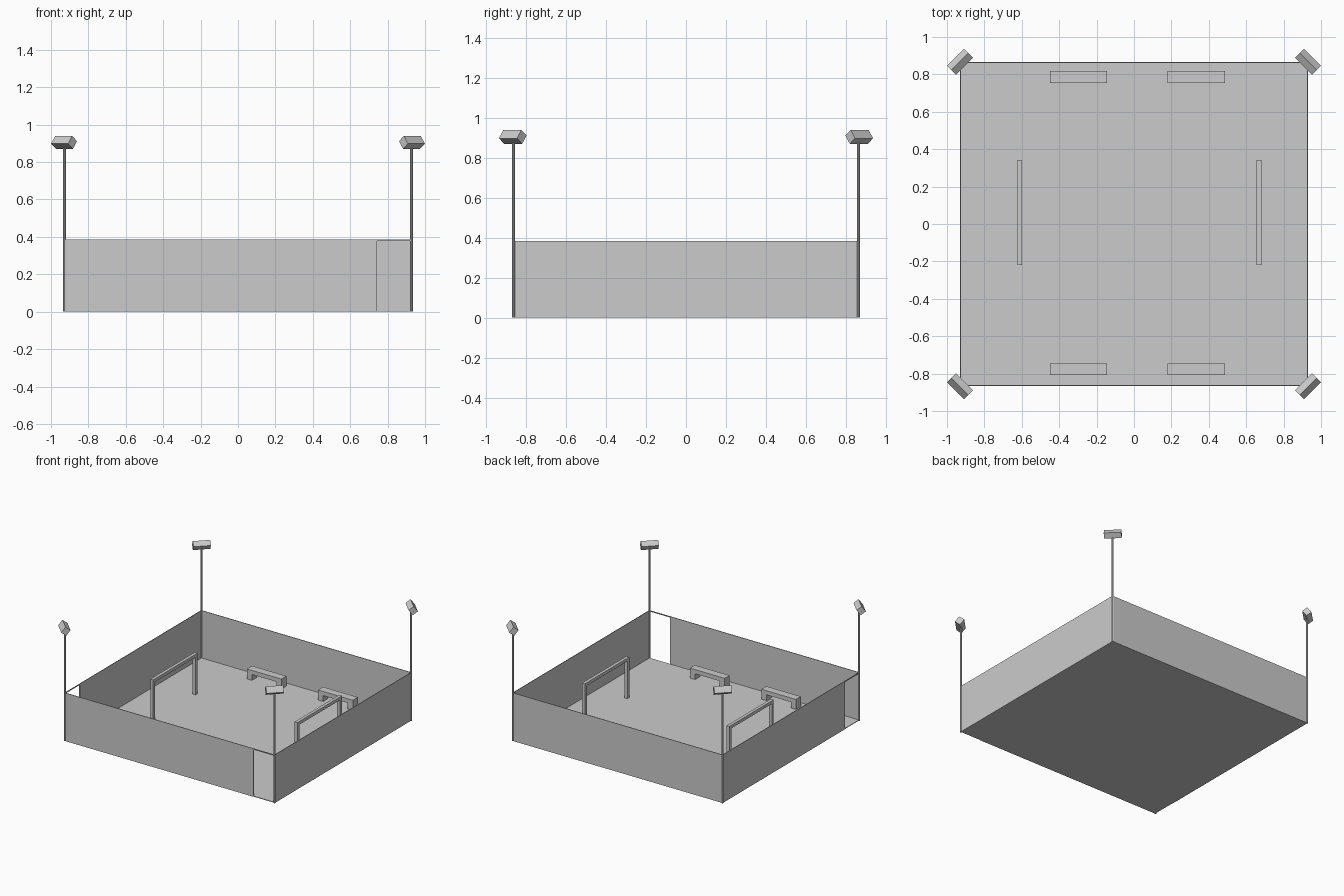
import bpy
from math import radians, atan2
from mathutils import Matrix

if "Cube" in bpy.data.objects:
    bpy.data.objects.remove(bpy.data.objects["Cube"])

X, Y, H = 0.928, 0.863, 0.385   # half width, half depth, wall height
T = 0.005                       # sheet thickness
GAP = 0.185                     # entrance width


def box(name, x0, x1, y0, y1, z0, z1):
    bpy.ops.mesh.primitive_cube_add(size=1)
    o = bpy.context.object
    o.name = name
    o.data.transform(Matrix.Translation(((x0 + x1) / 2, (y0 + y1) / 2, (z0 + z1) / 2))
                     @ Matrix.Diagonal((x1 - x0, y1 - y0, z1 - z0, 1)))
    return o


# Floor and perimeter walls, entrances in the front and left walls
h = T / 2
box("floor", -X, X, -Y, Y, 0, T)
box("back_wall", -X, X, Y - h, Y + h, 0, H)
box("right_wall", X - h, X + h, -Y, Y, 0, H)
box("front_wall", -X, X - GAP, -Y - h, -Y + h, 0, H)
box("left_wall", -X - h, -X + h, -Y + GAP, Y, 0, H)

# Thin rails above the entrances
box("front_entrance_rail", X - GAP, X, -Y - h, -Y + h, H - 0.008, H)
box("left_entrance_rail", -X - h, -X + h, -Y, -Y + GAP, H - 0.008, H)

# Corner poles with tilted floodlights
for sx in (-1, 1):
    for sy in (-1, 1):
        bpy.ops.mesh.primitive_cylinder_add(vertices=8, radius=0.008, depth=0.9,
                                            location=(sx * X, sy * Y, 0.45))
        bpy.context.object.name = "light_pole"
        lamp = box("floodlight", -0.023, 0.023, -0.064, 0.064, -0.026, 0.026)
        # local x points toward the court centre, tilted down
        lamp.data.transform(Matrix.Translation((sx * 0.93, sy * 0.867, 0.905))
                            @ Matrix.Rotation(atan2(-sy, -sx), 4, 'Z')
                            @ Matrix.Rotation(radians(37), 4, 'Y'))

# Goal frames
for x in (-0.61, 0.668):
    a, b, w = -0.22, 0.342, 0.025
    x0, x1 = x - w / 2, x + w / 2
    box("goal_post", x0, x1, a, a + w, T, 0.305)
    box("goal_post", x0, x1, b - w, b, T, 0.305)
    box("goal_crossbar", x0, x1, a, b, 0.305, 0.33)

# Benches along the front and back
for x0, x1 in ((-0.45, -0.145), (0.18, 0.487)):
    for y0, y1 in ((0.755, 0.819), (-0.808, -0.746)):
        box("bench_seat", x0, x1, y0, y1, 0.052, 0.085)
        box("bench_leg", x0, x0 + 0.045, y0, y1, T, 0.052)
        box("bench_leg", x1 - 0.045, x1, y0, y1, T, 0.052)
